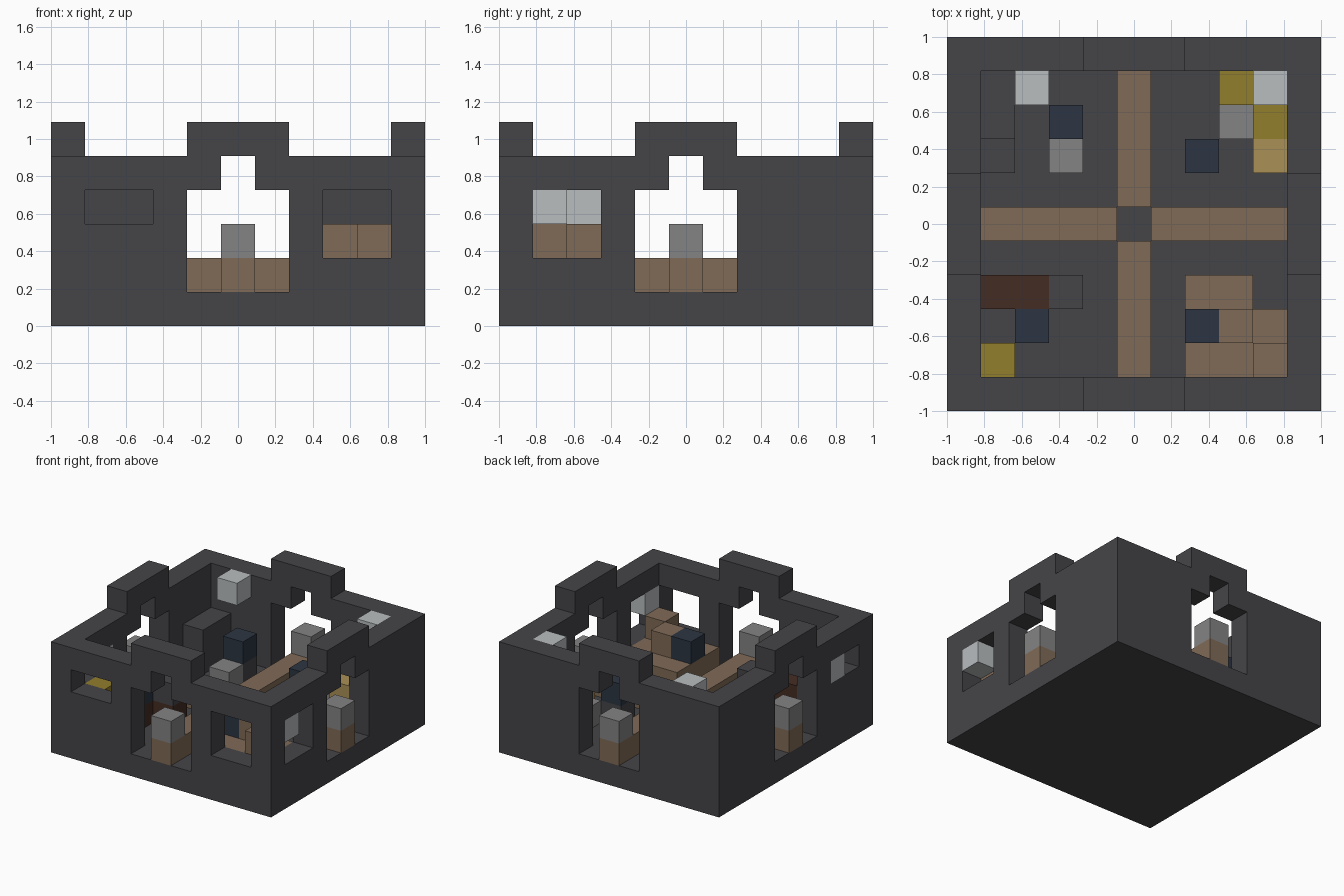
import bpy
import bmesh
from mathutils import Vector

cube = bpy.data.objects.get("Cube")
if cube:
    bpy.data.objects.remove(cube, do_unlink=True)

N = 11                # cells along each side
U = 2 / N             # size of one cell
LAST = N - 1


def material(name, *rgb):
    """Flat colour given as 0-255 display values, stored linear."""
    def linear(v):
        v /= 255
        return v / 12.92 if v <= 0.04045 else ((v + 0.055) / 1.055) ** 2.4
    colour = [linear(v) for v in rgb] + [1]
    m = bpy.data.materials.new(name)
    m.use_nodes = True
    m.diffuse_color = colour
    m.node_tree.nodes["Principled BSDF"].inputs["Base Color"].default_value = colour
    return m


charcoal = material("charcoal stone", 69, 69, 73)
brown = material("brown wood", 128, 107, 87)
dark_wood = material("dark wood", 68, 44, 35)
grey = material("grey stone", 133, 131, 131)
pale = material("pale grey", 184, 189, 191)
gold = material("gold", 146, 126, 44)
tan = material("tan", 170, 144, 86)
navy = material("navy", 44, 53, 66)


def box(x0, x1, y0, y1, z0, z1):
    """Set of grid cells in an inclusive range."""
    return {(x, y, z) for x in range(x0, x1 + 1)
            for y in range(y0, y1 + 1) for z in range(z0, z1 + 1)}


def around(cells):
    """Repeat cells by quarter turns about the middle."""
    out = set()
    for _ in range(4):
        out |= cells
        cells = {(LAST - y, x, z) for x, y, z in cells}
    return out


def build(name, cells, mat):
    """Mesh of the exposed sides of a set of cells."""
    bm = bmesh.new()
    for c in cells:
        for axis in range(3):
            for side in (0, 1):
                n = list(c)
                n[axis] += 2 * side - 1
                if tuple(n) in cells:
                    continue
                a, b = (axis + 1) % 3, (axis + 2) % 3
                verts = []
                for da, db in ((0, 0), (1, 0), (1, 1), (0, 1)):
                    p = Vector(c)
                    p[axis] += side
                    p[a] += da
                    p[b] += db
                    verts.append(bm.verts.new((p.x * U - 1, p.y * U - 1, p.z * U)))
                bm.faces.new(verts if side else verts[::-1])
    bmesh.ops.remove_doubles(bm, verts=bm.verts, dist=U / 100)
    mesh = bpy.data.meshes.new(name)
    bm.to_mesh(mesh)
    bm.free()
    mesh.materials.append(mat)
    obj = bpy.data.objects.new(name, mesh)
    bpy.context.collection.objects.link(obj)
    return obj


# Floor, walls and raised gate tops, with doorways and windows left open
walls = around(box(0, LAST, 0, 0, 1, 4) | box(4, 6, 0, 0, 5, 5))
walls -= around(box(4, 6, 0, 0, 1, 3) | box(5, 5, 0, 0, 4, 4))
walls -= box(1, 2, 0, 0, 3, 3)           # small front window
walls -= box(8, 9, 0, 0, 2, 3)           # large front window
walls -= box(LAST, LAST, 1, 2, 2, 3)     # large side window
walls -= box(0, 0, 1, 2, 3, 3)           # small side window
build("walls_and_floor", walls | box(0, LAST, 0, LAST, 0, 0), charcoal)

# Posts in the doorways and the raised cross of paths
build("path_cross", around(box(5, 5, 1, 4, 1, 1)), brown)
build("post_bases", around(box(5, 5, 0, 0, 1, 1)), brown)
build("post_tops", around(box(5, 5, 0, 0, 2, 2)), grey)

# Pale blocks in the windows and hanging in the back corners
for name, cell in (("window_block_right", (LAST, 1, 3)), ("window_block_left", (0, 2, 3)),
                   ("hanging_block_left", (2, 9, 4)), ("hanging_block_right", (9, 9, 4))):
    build(name, {cell}, pale)

# Navy blocks, one in each room
for n, (x, y) in enumerate(((3, 8), (7, 7), (2, 2), (7, 2))):
    build(f"navy_block_{n + 1}", {(x, y, 2)}, navy)

# Room with the stepped wooden stack
stack = box(7, 8, 1, 3, 1, 1) | box(9, 9, 1, 2, 1, 1) | {(8, 2, 2), (9, 1, 2)}
build("wooden_stack", stack, brown)

# Room with the dark bench
build("dark_bench", box(1, 3, 3, 3, 1, 1) | box(1, 2, 3, 3, 2, 2) | {(2, 2, 1)}, dark_wood)
build("bench_end", {(3, 3, 2)}, charcoal)
build("gold_pillar", box(1, 1, 1, 1, 1, 2), gold)

# Room with the stone ledge
build("stone_ledge", box(1, 1, 7, 9, 1, 1) | box(1, 1, 8, 9, 2, 2), charcoal)
build("navy_block_stand", {(3, 8, 1)}, charcoal)
build("grey_seat", {(3, 7, 1)}, grey)

# Treasure room
build("gold_piles", box(8, 8, 9, 9, 1, 2) | box(9, 9, 8, 8, 1, 2), gold)
build("tan_crate", box(9, 9, 7, 7, 1, 2), tan)
build("grey_step", {(8, 8, 1)}, grey)
build("navy_block_base", {(7, 7, 1)}, charcoal)
